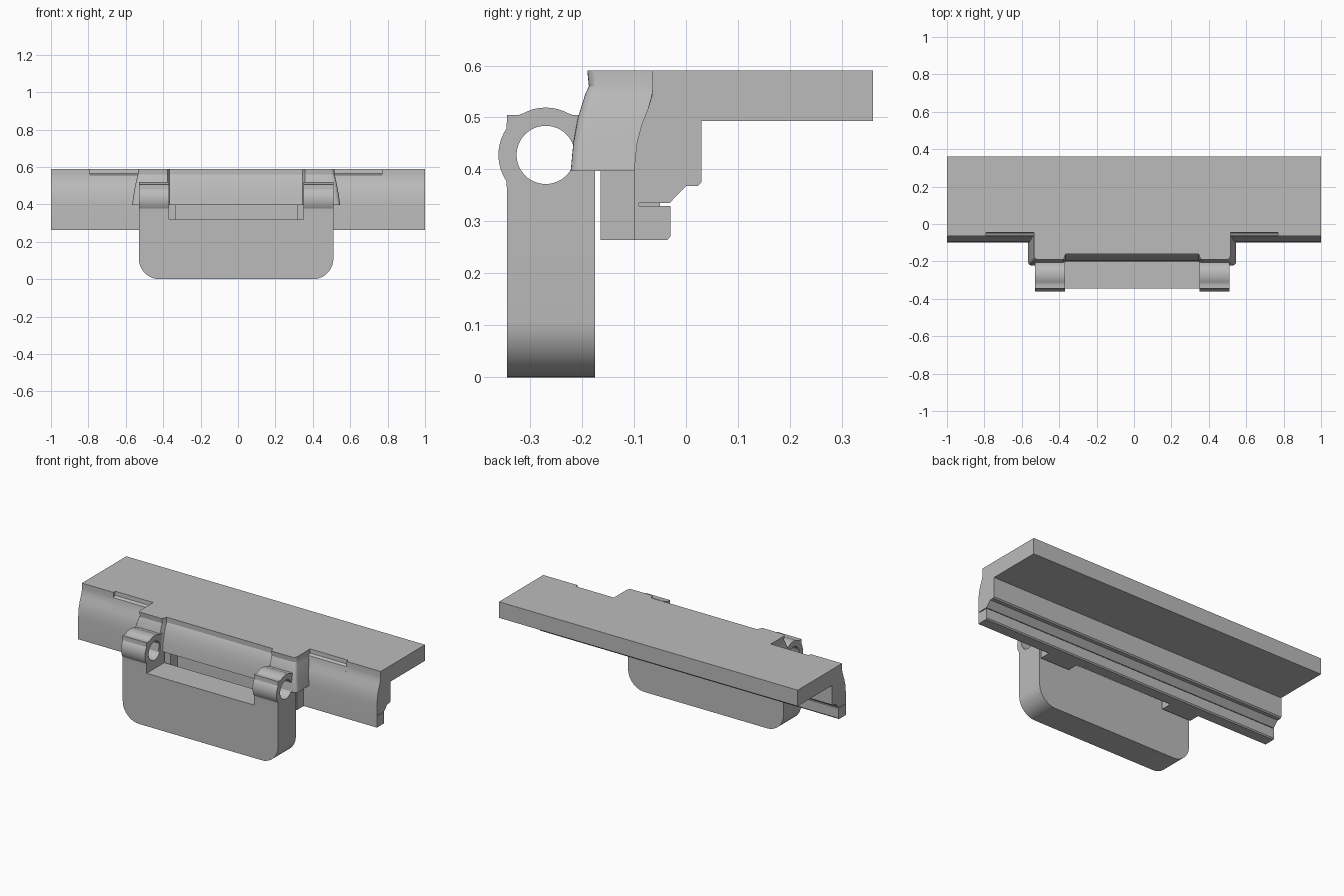
import bpy, bmesh, math

cube = bpy.data.objects.get("Cube")
if cube:
    bpy.data.objects.remove(cube, do_unlink=True)

grey = bpy.data.materials.new("plain_grey")
grey.use_nodes = True
grey.diffuse_color = (0.5, 0.5, 0.5, 1)
grey.node_tree.nodes["Principled BSDF"].inputs["Base Color"].default_value = (0.5, 0.5, 0.5, 1)

CX = -0.01  # the hinge assembly sits slightly off centre


def loft(name, rings, angle=25):
    """Join equal rings of points with quads and close both ends."""
    bm = bmesh.new()
    rows = [[bm.verts.new(p) for p in ring] for ring in rings]
    n = len(rows[0])
    for a, b in zip(rows, rows[1:]):
        for i in range(n):
            j = (i + 1) % n
            bm.faces.new((a[i], a[j], b[j], b[i]))
    bm.faces.new(rows[0])
    bm.faces.new(rows[-1])
    bmesh.ops.recalc_face_normals(bm, faces=bm.faces)
    mesh = bpy.data.meshes.new(name)
    bm.to_mesh(mesh)
    bm.free()
    mesh.materials.append(grey)
    obj = bpy.data.objects.new(name, mesh)
    bpy.context.collection.objects.link(obj)
    bpy.ops.object.select_all(action='DESELECT')
    obj.select_set(True)
    bpy.context.view_layer.objects.active = obj
    bpy.ops.object.shade_smooth_by_angle(angle=math.radians(angle))
    return obj


def extrude_x(name, profile, x0, x1):
    return loft(name, [[(x, y, z) for y, z in profile] for x in (x0, x1)])


def box(name, x0, x1, y0, y1, z0, z1):
    return extrude_x(name, [(y0, z0), (y1, z0), (y1, z1), (y0, z1)], x0, x1)


def arc(cx, cy, r, a0, a1, n):
    return [(cx + r * math.cos(math.radians(a0 + (a1 - a0) * i / n)),
             cy + r * math.sin(math.radians(a0 + (a1 - a0) * i / n))) for i in range(n + 1)]


# Deck and its stepped underside, with a curved front wall
under = [(0.36, 0.59), (0.36, 0.493), (0.03, 0.493), (0.03, 0.375), (0.022, 0.368),
         (0, 0.368), (-0.032, 0.335), (-0.09, 0.335), (-0.09, 0.33), (-0.03, 0.33),
         (-0.03, 0.271), (-0.036, 0.264), (-0.1, 0.264)]
wall = [(-0.1, 0.4), (-0.095, 0.45), (-0.086, 0.485), (-0.074, 0.515)]
outer_top = [(-0.066, 0.54), (-0.064, 0.56), (-0.064, 0.59)]
recessed_top = [(-0.067, 0.54), (-0.064, 0.558), (-0.048, 0.566), (-0.046, 0.59)]
edges = [-1, -0.79, 0.77, 1]
tops = [outer_top, recessed_top, outer_top]
for name, top, x0, x1 in zip(("deck_right", "deck_middle", "deck_left"), tops, edges, edges[1:]):
    extrude_x(name, under + wall + top, x0, x1)


# Flared hinge housing with a shallow central recess
def housing_ring(z, front, half, recess):
    r = 0.02
    side = [(half, 0.0)] + arc(half - r, front + r, r, 0, -90, 5)
    side += [(0.367, front), (0.355, front + recess)]
    outline = side + [(-x, y) for x, y in reversed(side)]
    return [(CX + x, y, z) for x, y in outline]


levels = [(0.59, -0.19, 0.525, 0.03), (0.56, -0.187, 0.526, 0.027),
          (0.545, -0.194, 0.53, 0.025), (0.5, -0.208, 0.54, 0.024),
          (0.45, -0.217, 0.549, 0.023), (0.397, -0.222, 0.556, 0.022)]
loft("hinge_housing", [housing_ring(*level) for level in levels])

# Rear stop tabs below the housing
for side, s in (("right", -1), ("left", 1)):
    a, b = sorted((CX + s * 0.325, CX + s * 0.52))
    box(side + "_stop_tab", a, b, -0.165, -0.05, 0.264, 0.4)

# Hanging panel with rounded lower corners
corner = arc(0.41, 0.11, 0.11, 0, -90, 10)
outline = [(0.52, 0.32)] + corner
outline += [(-x, z) for x, z in reversed(outline)]
loft("hanging_panel", [[(CX + x, y, z) for x, z in outline] for y in (-0.345, -0.175)])

# Hinge knuckles: round eye merged with a square neck, bored through
HY, HZ, R, HOLE = -0.27, 0.428, 0.091, 0.056


def eye_radius(a):
    c, s = math.cos(a), math.sin(a)
    reach = [(0.095 if c > 0 else 0.075) / max(abs(c), 1e-6),
             (0.077 if s > 0 else 0.108) / max(abs(s), 1e-6)]
    return max(R, min(reach))


corner_angles = [math.atan2(z, y) for y in (0.095, -0.075) for z in (0.077, -0.108)]
angles = sorted([2 * math.pi * i / 64 - math.pi for i in range(64)] + corner_angles)


def eye_loop(x, radius):
    return [(x, HY + radius(a) * math.cos(a), HZ + radius(a) * math.sin(a)) for a in angles]


for side, s in (("right", -1), ("left", 1)):
    a, b = sorted((CX + s * 0.36, CX + s * 0.52))
    inner = lambda t: HOLE
    rings = [eye_loop(a, inner), eye_loop(a, eye_radius), eye_loop(b, eye_radius),
             eye_loop(b, inner), eye_loop(a, inner)]
    knuckle = loft(side + "_hinge_knuckle", rings)
    # Drop the end caps so the bore stays open, then weld the seam
    bm = bmesh.new()
    bm.from_mesh(knuckle.data)
    bmesh.ops.delete(bm, geom=[f for f in bm.faces if len(f.verts) > 4], context='FACES_ONLY')
    bmesh.ops.remove_doubles(bm, verts=bm.verts, dist=1e-5)
    bmesh.ops.recalc_face_normals(bm, faces=bm.faces)
    bm.to_mesh(knuckle.data)
    bm.free()
    bpy.ops.object.shade_smooth_by_angle(angle=math.radians(25))
